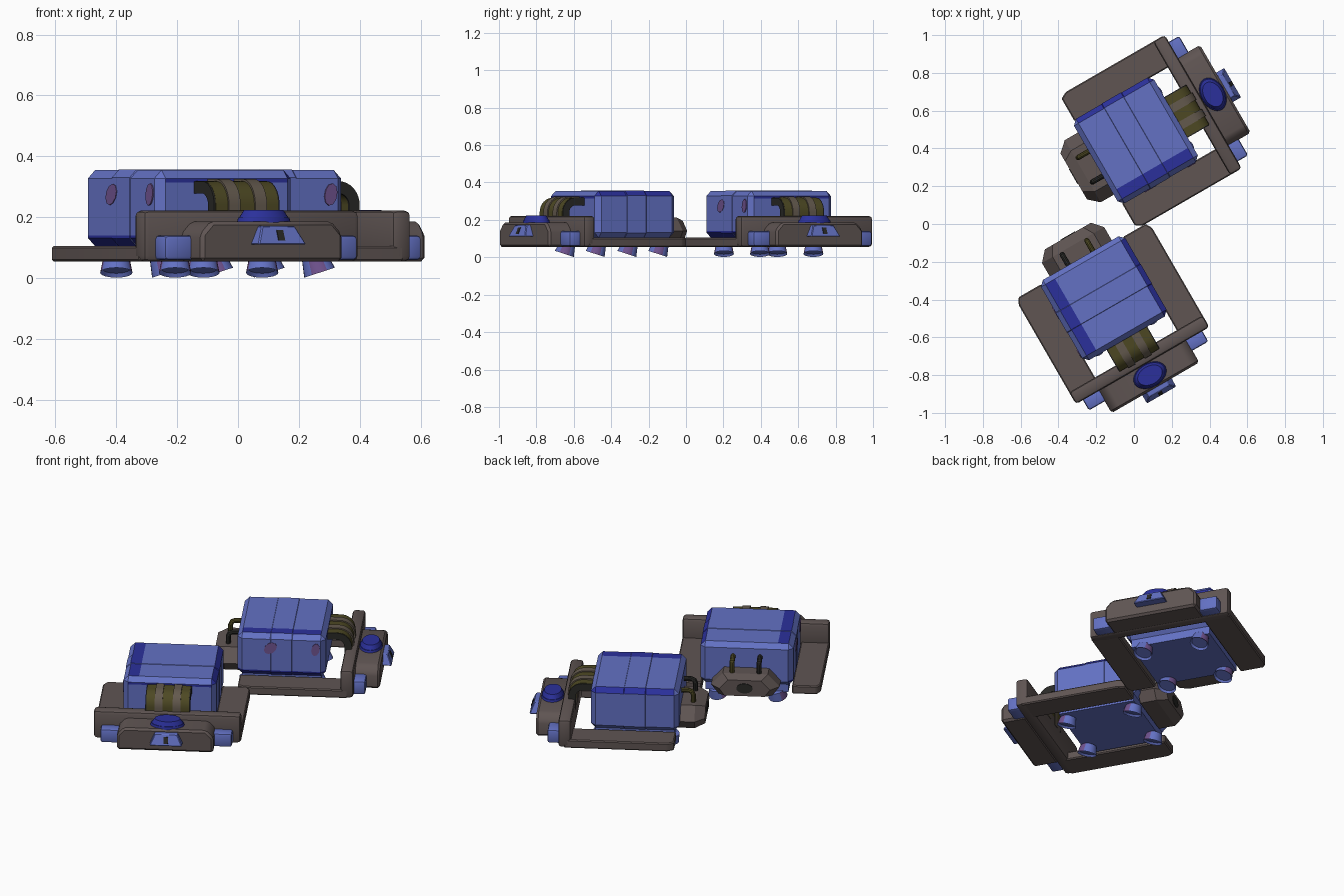
import bpy, bmesh, math
from mathutils import Matrix, Vector

if "Cube" in bpy.data.objects:
    bpy.data.objects.remove(bpy.data.objects["Cube"])


def mat(name, c):
    m = bpy.data.materials.new(name)
    m.diffuse_color = (*c, 1)
    m.use_nodes = True
    m.node_tree.nodes["Principled BSDF"].inputs["Base Color"].default_value = m.diffuse_color
    return m


BLUE = mat("light blue", (0.125, 0.165, 0.55))
NAVY = mat("dark blue", (0.024, 0.03, 0.33))
BROWN = mat("brown grey", (0.115, 0.09, 0.086))
OLIVE = mat("olive", (0.075, 0.066, 0.017))
STRAP = mat("strap brown", (0.125, 0.10, 0.075))
BLACK = mat("near black", (0.022, 0.022, 0.02))
MAUVE = mat("mauve", (0.16, 0.085, 0.27))

# The two units are the same machine, turned by 90 degrees
UNITS = {
    "lower": Matrix.Translation((-0.16, -0.393, 0)) @ Matrix.Rotation(math.radians(30), 4, 'Z'),
    "upper": Matrix.Translation((0.01, 0.442, 0)) @ Matrix.Rotation(math.radians(120), 4, 'Z'),
}


def finish(name, bm, *mats):
    bmesh.ops.recalc_face_normals(bm, faces=bm.faces)
    me = bpy.data.meshes.new(name)
    bm.to_mesh(me)
    bm.free()
    for m in mats:
        me.materials.append(m)
    for unit, mx in UNITS.items():
        ob = bpy.data.objects.new(f"{unit}_{name}", me)
        bpy.context.collection.objects.link(ob)
        ob.matrix_world = mx
    bpy.ops.object.select_all(action='DESELECT')
    ob.select_set(True)
    bpy.context.view_layer.objects.active = ob
    bpy.ops.object.shade_smooth_by_angle(angle=math.radians(30))


def bevel(bm, w, seg=1):
    if w:
        bmesh.ops.bevel(bm, geom=list(bm.edges), offset=w, segments=seg,
                        affect='EDGES', profile=0.5)


def box_bm(x0, x1, y0, y1, z0, z1, w=0, seg=1):
    bm = bmesh.new()
    bmesh.ops.create_cube(bm, size=1, matrix=Matrix.Translation(
        ((x0 + x1) / 2, (y0 + y1) / 2, (z0 + z1) / 2)) @ Matrix.Diagonal((x1 - x0, y1 - y0, z1 - z0, 1)))
    bevel(bm, w, seg)
    return bm


def prism_bm(pts, axis, lo, hi, w=0):
    """Extrude a 2D profile along the given axis."""
    def at(p, t):
        return {'x': (t, p[0], p[1]), 'y': (p[0], t, p[1]), 'z': (p[0], p[1], t)}[axis]
    bm = bmesh.new()
    f = bm.faces.new([bm.verts.new(at(p, lo)) for p in pts])
    g = bmesh.ops.extrude_face_region(bm, geom=[f])
    move = Vector(at((0, 0), hi - lo))
    bmesh.ops.translate(bm, vec=move, verts=[v for v in g['geom'] if isinstance(v, bmesh.types.BMVert)])
    bmesh.ops.recalc_face_normals(bm, faces=bm.faces)
    bevel(bm, w)
    return bm


def cone_bm(r1, r2, depth, mx, seg=24):
    bm = bmesh.new()
    bmesh.ops.create_cone(bm, cap_ends=True, segments=seg, radius1=r1, radius2=r2, depth=depth, matrix=mx)
    return bm


# Body: chamfered box with dark painted strips and worn edges
def body(name, hx, y0, y1, z0, z1):
    bm = box_bm(-hx, hx, y0, y1, z0, z1, 0.027)
    for co, no in (((-0.172, 0, 0), (1, 0, 0)), ((0, 0, 0.14), (0, 0, 1)), ((0, 0, 0.315), (0, 0, 1)),
                   ((0, -0.13, 0), (0, 1, 0))):
        bmesh.ops.bisect_plane(bm, geom=bm.verts[:] + bm.edges[:] + bm.faces[:], plane_co=co, plane_no=no)
    bm.normal_update()
    for f in bm.faces:
        c, n = f.calc_center_median(), f.normal
        top = n.z > 0.9 and c.x < -0.172
        low = n.x < -0.6 and c.z < 0.14
        front = n.y < -0.9 and c.z > 0.315
        worn = n.x > 0.3 and n.z > 0.3 and (c.y < -0.13 or -0.086 < c.y < 0.08)
        f.material_index = int(top or low or front or worn)
    finish(name, bm, BLUE, NAVY)


body("body", 0.258, -0.245, 0.245, 0.105, 0.355)
body("body_middle_band", 0.26, -0.085, 0.085, 0.104, 0.357)
finish("body_base", box_bm(-0.23, 0.23, -0.22, 0.22, 0.06, 0.12), BLUE)

# Worn patches on the left side of the body
for i, (y, r, h) in enumerate(((0.06, 0.036, 0.033), (-0.19, 0.024, 0.036))):
    pts = [(y + r * math.cos(a * math.pi / 5), 0.275 + h * math.sin(a * math.pi / 5)
            - 0.3 * r * math.cos(a * math.pi / 5)) for a in range(10)]
    finish(f"worn_patch_{i}", prism_bm(pts, 'x', -0.2625, -0.2545), MAUVE)

# Frame: tall cross bar with two low side arms
finish("frame_cross_bar", box_bm(-0.408, 0.408, -0.412, -0.34, 0.055, 0.222, 0.018, 2), BROWN)
for s, side in ((-1, "left"), (1, "right")):
    pts = [(s * 0.25, -0.38), (s * 0.408, -0.38), (s * 0.408, 0.195), (s * 0.388, 0.23), (s * 0.25, 0.23)]
    finish(f"{side}_frame_arm", prism_bm(pts, 'z', 0.055, 0.105, 0.006), BROWN)
    # Corner pods beside the bumper
    x = sorted((s * 0.24, s * 0.365))
    finish(f"{side}_corner_pod", box_bm(*x, -0.475, -0.4, 0.06, 0.14, 0.012, 2), BLUE)

# Bumper with cut top corners
pts = [(-0.268, 0.055), (0.268, 0.055), (0.268, 0.145), (0.228, 0.187), (-0.228, 0.187), (-0.268, 0.145)]
finish("bumper", prism_bm(pts, 'y', -0.547, -0.4, 0.012), BROWN)

# Oval button on the bumper
oval = Matrix.Translation((0.008, -0.475, 0)) @ Matrix.Diagonal((1, 0.68, 1, 1))
finish("button_base", cone_bm(0.096, 0.09, 0.02, Matrix.Translation((0, 0, 0.19)) @ oval, 32), NAVY)
finish("button_top", cone_bm(0.089, 0.07, 0.028, Matrix.Translation((0, 0, 0.21)) @ oval, 32), NAVY)

# Badge wedge on the bumper with a dark slot
bm = prism_bm([(-0.082, 0.11), (0.1, 0.11), (0.07, 0.172), (-0.054, 0.172)], 'y', -0.598, -0.53)
for v in bm.verts:
    if v.co.y < -0.59 and v.co.z > 0.15:
        v.co.y = -0.572
bevel(bm, 0.004)
finish("badge", bm, BLUE)
bm = box_bm(-0.004, 0.02, -0.596, -0.57, 0.124, 0.158)
for v in bm.verts:
    if v.co.y < -0.59:
        v.co.y = -0.602 + (v.co.z - 0.11) * 0.42
finish("badge_slot", bm, BLACK)


# Arched hose bundle between body and cross bar
def arch(name, x0, x1, r, rin, m):
    cy, cz = -0.30, 0.24

    def line(q):
        return [(-0.2, cz + q)] + [(cy - q * math.sin(a * math.pi / 16), cz + q * math.cos(a * math.pi / 16))
                                   for a in range(9)] + [(cy - q, 0.16)]
    finish(name, prism_bm(line(r) + line(rin)[::-1], 'x', x0, x1), m)


arch("hose", -0.118, 0.118, 0.079, 0.04, OLIVE)
for s, side in ((-1, "left"), (1, "right")):
    arch(f"{side}_hose_strap", s * 0.05 - 0.022, s * 0.05 + 0.022, 0.086, 0.038, STRAP)
    arch(f"{side}_hose_end", s * 0.12 - 0.004, s * 0.12 + 0.004, 0.078, 0.038, BLACK)

# Rear housing with hexagonal outline, narrowing to the back
pts = [(-0.15, 0.085), (0.15, 0.085), (0.19, 0.14), (0.125, 0.212), (-0.125, 0.212), (-0.19, 0.14)]
finish("rear_housing", prism_bm(pts, 'y', 0.23, 0.325), BROWN)
bm = prism_bm(pts, 'y', 0.325, 0.38)
for v in bm.verts:
    if v.co.y > 0.37:
        v.co.x *= 0.74
        v.co.z = 0.145 + (v.co.z - 0.145) * 0.75
finish("rear_housing_cap", bm, BROWN)
finish("rear_port", cone_bm(0.045, 0.045, 0.008, Matrix.Translation((0, 0.379, 0.147))
       @ Matrix.Diagonal((1, 1, 0.65, 1)) @ Matrix.Rotation(math.pi / 2, 4, 'X')), BLACK)


# Bent pipes from body to rear housing
def pipe(name, x, r, m):
    path = [(0.235, 0.28), (0.285, 0.28), (0.302, 0.273), (0.31, 0.255), (0.31, 0.2)]
    bm = bmesh.new()
    rings = []
    for i, (y, z) in enumerate(path):
        a, b = path[max(i - 1, 0)], path[min(i + 1, 4)]
        t = Vector((0, b[0] - a[0], b[1] - a[1])).normalized()
        n = t.cross(Vector((1, 0, 0)))
        rings.append([bm.verts.new(Vector((x, y, z)) + r * (math.cos(k * math.pi / 5) * Vector((1, 0, 0))
                     + math.sin(k * math.pi / 5) * n)) for k in range(10)])
    for p, q in zip(rings, rings[1:]):
        for k in range(10):
            bm.faces.new((p[k], p[(k + 1) % 10], q[(k + 1) % 10], q[k]))
    bm.faces.new(rings[0])
    bm.faces.new(rings[-1])
    finish(name, bm, m)


pipe("olive_pipe", 0.075, 0.014, OLIVE)
pipe("black_pipe", -0.075, 0.014, BLACK)

# Four cup feet, all leaning the same way, with worn sides
LEAN = Vector((-0.5, -0.866, 0))
WORN = Vector((-0.866, 0.5, 0))
tilt = Matrix.Rotation(math.radians(18), 4, LEAN.cross(Vector((0, 0, -1))) * -1)
if (tilt @ Vector((0, 0, -1))).dot(LEAN) < 0:
    tilt.invert()
for sx, side in ((-1, "left"), (1, "right")):
    for sy, end in ((-1, "front"), (1, "rear")):
        mx = Matrix.Translation((sx * 0.165, sy * 0.193, 0.043)) @ tilt
        bm = cone_bm(0.053, 0.043, 0.052, mx)
        bm.normal_update()
        cap = [min(bm.faces, key=lambda f: f.normal.z)]
        bmesh.ops.inset_region(bm, faces=cap, thickness=0.009)
        bmesh.ops.translate(bm, vec=mx.to_3x3() @ Vector((0, 0, 0.012)), verts=cap[0].verts)
        bm.normal_update()
        for f in bm.faces:
            f.material_index = int(abs(f.normal.dot(WORN)) > 0.9 and f.calc_area() > 0.0005)
        finish(f"{end}_{side}_foot", bm, BLUE, MAUVE)
